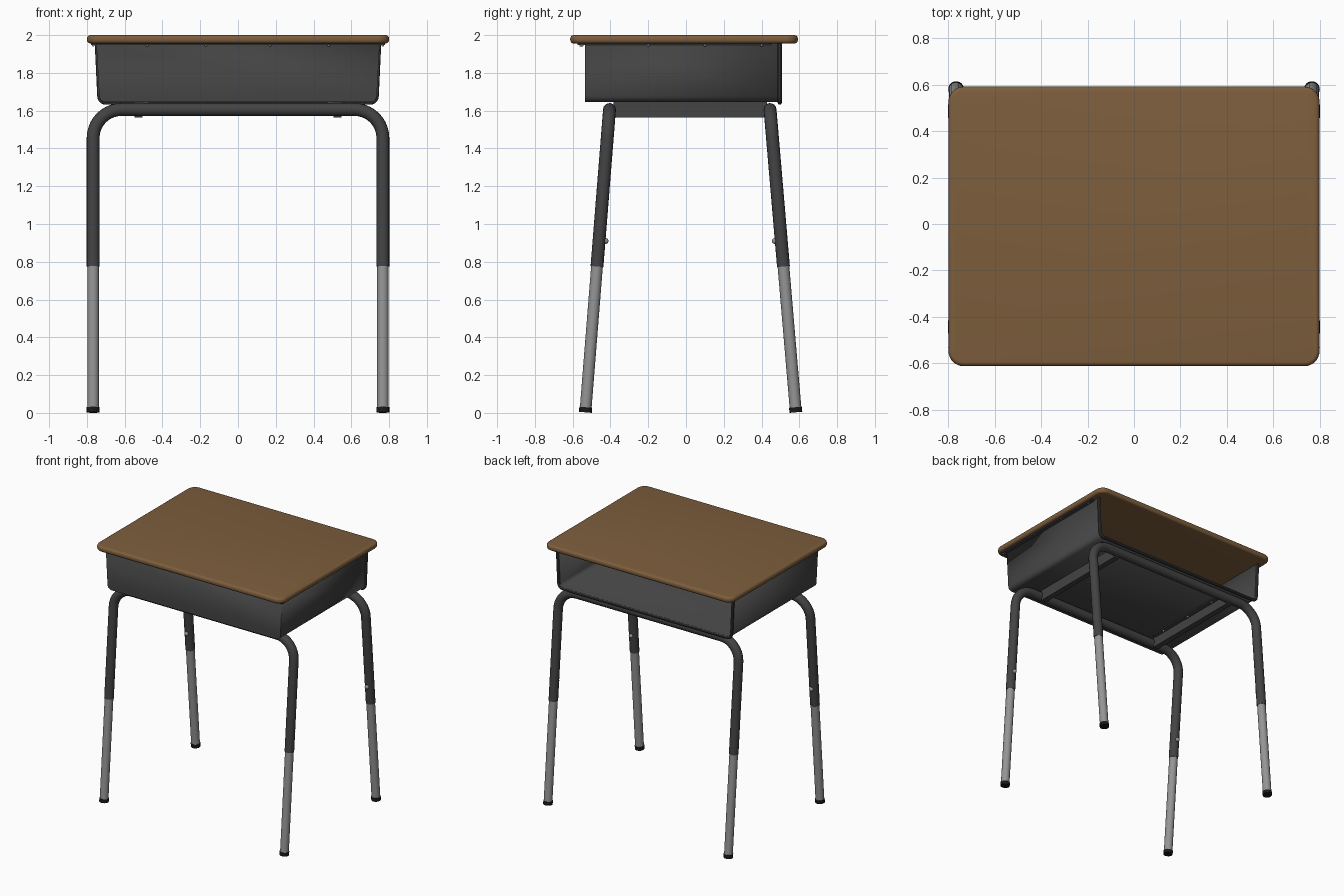
import bpy, bmesh, math
from mathutils import Vector

if "Cube" in bpy.data.objects:
    bpy.data.objects.remove(bpy.data.objects["Cube"])


def material(name, rgb):
    m = bpy.data.materials.new(name)
    m.diffuse_color = (*rgb, 1)
    m.use_nodes = True
    m.node_tree.nodes["Principled BSDF"].inputs["Base Color"].default_value = m.diffuse_color
    return m


BROWN = material("wood brown", (0.205, 0.112, 0.046))
DARK = material("charcoal metal", (0.056, 0.056, 0.056))
GREY = material("steel grey", (0.30, 0.30, 0.30))
BLACK = material("rubber black", (0.01, 0.01, 0.01))


def add(name, mesh, mat):
    mesh.materials.clear()
    mesh.materials.append(mat)
    ob = bpy.data.objects.new(name, mesh)
    bpy.context.collection.objects.link(ob)
    return ob


def from_bm(name, bm, mat):
    bmesh.ops.recalc_face_normals(bm, faces=bm.faces)
    me = bpy.data.meshes.new(name)
    bm.to_mesh(me)
    bm.free()
    return add(name, me, mat)


def box(name, lo, hi, mat):
    bm = bmesh.new()
    bmesh.ops.create_cube(bm, size=1)
    for v in bm.verts:
        v.co = [(a + b) / 2 + c * (b - a) for a, b, c in zip(lo, hi, v.co)]
    return from_bm(name, bm, mat)


def tube(name, pts, r, mat, res=6):
    cu = bpy.data.curves.new(name, 'CURVE')
    cu.dimensions = '3D'
    cu.bevel_depth, cu.bevel_resolution, cu.use_fill_caps = r, res, True
    sp = cu.splines.new('POLY')
    sp.points.add(len(pts) - 1)
    for p, c in zip(sp.points, pts):
        p.co = (*c, 1)
    tmp = bpy.data.objects.new("tmp", cu)
    bpy.context.collection.objects.link(tmp)
    me = bpy.data.meshes.new_from_object(tmp.evaluated_get(bpy.context.evaluated_depsgraph_get()))
    bpy.data.objects.remove(tmp)
    return add(name, me, mat)


def screw(name, loc, r):
    bm = bmesh.new()
    bmesh.ops.create_uvsphere(bm, u_segments=10, v_segments=6, radius=r)
    bmesh.ops.translate(bm, vec=loc, verts=bm.verts)
    return from_bm(name, bm, GREY)


def arc(cx, cy, r, a0, a1, n):
    return [(cx + r * math.cos(math.radians(a0 + (a1 - a0) * i / n)),
             cy + r * math.sin(math.radians(a0 + (a1 - a0) * i / n))) for i in range(n + 1)]


# desk top: rounded rectangle with rounded edges
bm = bmesh.new()
R = 0.065
outline = []
for cx, cy, a in ((0.8 - R, 0.592 - R, 0), (R - 0.8, 0.592 - R, 90),
                  (R - 0.8, R - 0.613, 180), (0.8 - R, R - 0.613, 270)):
    outline += arc(cx, cy, R, a, a + 90, 8)
face = bm.faces.new([bm.verts.new((x, y, 1.956)) for x, y in outline])
ext = bmesh.ops.extrude_face_region(bm, geom=[face])
bmesh.ops.translate(bm, vec=(0, 0, 0.044), verts=[v for v in ext['geom'] if isinstance(v, bmesh.types.BMVert)])
rim = [e for e in bm.edges if abs(e.verts[0].co.z - e.verts[1].co.z) < 1e-5]
bmesh.ops.bevel(bm, geom=rim, offset=0.018, segments=4, profile=0.5, affect='EDGES')
from_bm("desk_top", bm, BROWN)


# book box: U-shaped sheet, closed at the front, open at the back
def u_profile(top, bot, z0, r=0.035):
    half = [(top, 1.956)] + arc(bot - r, z0 + r, r, 0, -90, 6)
    return half + [(-x, z) for x, z in reversed(half)]


prof = u_profile(0.75, 0.735, 1.645)
bm = bmesh.new()
front = [bm.verts.new((x, -0.535, z)) for x, z in prof]
back = [bm.verts.new((x, 0.498, z)) for x, z in prof]
for i in range(len(prof) - 1):
    bm.faces.new((front[i], front[i + 1], back[i + 1], back[i]))
bm.faces.new(front)
shell = from_bm("book_box", bm, DARK)
# make normals point outward so that the sheet thickens inward
if max(shell.data.polygons, key=lambda p: -p.center.y).normal.y > 0:
    shell.data.flip_normals()
mod = shell.modifiers.new("sheet", 'SOLIDIFY')
mod.thickness, mod.offset = 0.01, -1

# rolled rim around the opening
tube("box_rim", [(x, 0.496, z) for x, z in u_profile(0.748, 0.735, 1.642)], 0.011, DARK, 3)

# mounting flanges under the top, with screws
box("front_flange", (-0.77, -0.575, 1.947), (0.77, -0.53, 1.957), DARK)
for x in (-0.48, -0.17, 0.17, 0.48):
    screw("flange_screw", (x, -0.558, 1.946), 0.007)
for s in (-1, 1):
    xs = sorted((s * 0.742, s * 0.778))
    box("side_flange", (xs[0], -0.575, 1.947), (xs[1], 0.45, 1.957), DARK)
    for y in (-0.55, -0.2, 0.1, 0.4):
        screw("flange_screw", (s * 0.766, y, 1.946), 0.007)

# support channels under the box
for s in (-1, 1):
    xs = sorted((s * 0.505, s * 0.548))
    box("support_channel", (xs[0], -0.385, 1.564), (xs[1], 0.43, 1.645), DARK)
    xs = sorted((s * 0.47, s * 0.51))
    box("channel_flange", (xs[0], -0.36, 1.636), (xs[1], 0.41, 1.646), DARK)
    for y in (-0.25, 0.02, 0.29):
        screw("channel_screw", (s * 0.488, y, 1.635), 0.009)

# leg frames: bent upper tube, sliding lower legs, rubber feet
X, ZT, BEND = 0.767, 1.606, 0.15
for label, y0, dy in (("front", -0.405, -0.128), ("back", 0.445, 0.137)):
    def at(x, z):
        return Vector((x, y0 + dy * (ZT - z) / ZT, z))

    half = [at(X, 0.775)] + [at(x, z) for x, z in arc(X - BEND, ZT - BEND, BEND, 0, 90, 10)]
    path = half + [Vector((-p.x, p.y, p.z)) for p in reversed(half)]
    tube(label + "_frame", path, 0.034, DARK)
    inward = 1 if dy < 0 else -1
    for s in (-1, 1):
        tube(label + "_lower_leg", [at(s * X, 0.02), at(s * X, 0.85)], 0.031, GREY)
        tube(label + "_foot", [at(s * X, 0.003), at(s * X, 0.03)], 0.034, BLACK)
        screw(label + "_leg_screw", at(s * X, 0.91) + Vector((0, inward * 0.034, 0)), 0.016)

# smooth shading with sharp edges kept
bpy.ops.object.select_all(action='SELECT')
bpy.context.view_layer.objects.active = shell
bpy.ops.object.shade_smooth_by_angle(angle=math.radians(35))
